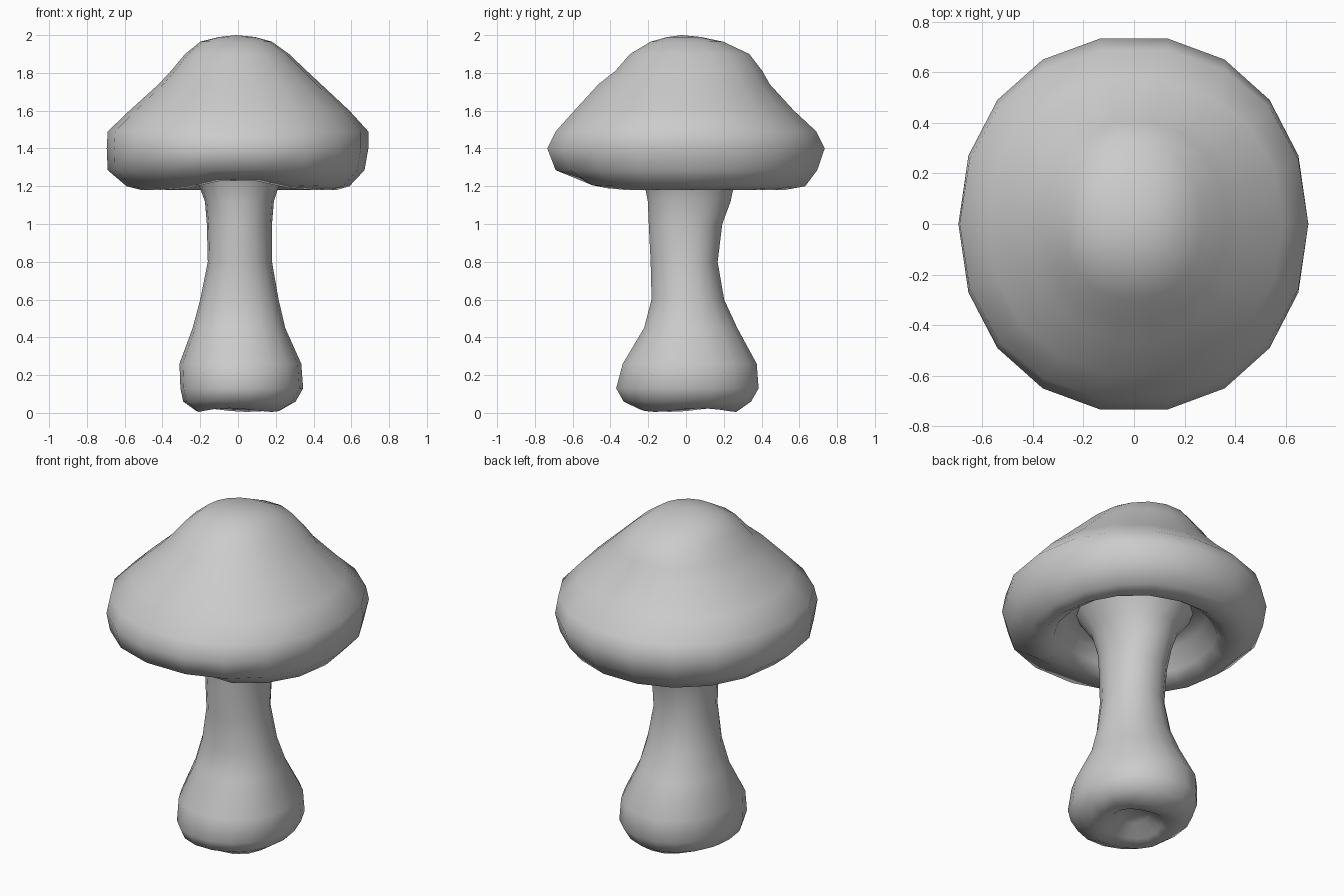
import bpy, bmesh, math

SIDES = 18
ROUND = 2 / 2.12   # rings are slightly squarer than an ellipse


def loft(name, rings, start_z=None, end=None, lift=None):
    """Skin a stack of uneven rings: (z, x min, x max, y min, y max)."""
    bm = bmesh.new()
    loops = []
    for z, x0, x1, y0, y1 in rings:
        loop = []
        for i in range(SIDES):
            a = 2 * math.pi * i / SIDES
            c, s = math.cos(a), math.sin(a)
            x = abs(c) ** ROUND * (x1 if c > 0 else x0)
            y = abs(s) ** ROUND * (y1 if s > 0 else y0)
            loop.append(bm.verts.new((x, y, z + (lift(x, y, z) if lift else 0))))
        loops.append(loop)
    for lo, hi in zip(loops, loops[1:]):
        for i in range(SIDES):
            j = (i + 1) % SIDES
            bm.faces.new((lo[i], lo[j], hi[j], hi[i]))
    if start_z is not None:
        tip = bm.verts.new((0, 0, start_z))
        for i in range(SIDES):
            bm.faces.new((tip, loops[0][(i + 1) % SIDES], loops[0][i]))
    if end is not None:
        tip = bm.verts.new(end)
        for i in range(SIDES):
            bm.faces.new((tip, loops[-1][i], loops[-1][(i + 1) % SIDES]))
    for f in bm.faces:
        f.smooth = True
    mesh = bpy.data.meshes.new(name)
    bm.to_mesh(mesh)
    bm.free()
    obj = bpy.data.objects.new(name, mesh)
    bpy.context.collection.objects.link(obj)
    return obj


# Ring shared by the flared stem top and the cap underside
JOIN = (1.36, -0.31, 0.31, -0.31, 0.33)


def foot_wobble(x, y, z):
    # Slightly uneven underside of the bulb
    return 0.01 * math.sin(3 * math.atan2(y, x) + 0.6) if z < 0.05 else 0


# Stem: dimpled base, bulb, narrow neck, flared top
loft("stem", [
    (0.09, -0.08, 0.08, -0.09, 0.09),
    (0.035, -0.15, 0.15, -0.17, 0.17),
    (0.015, -0.22, 0.23, -0.25, 0.27),
    (0.06, -0.29, 0.305, -0.335, 0.35),
    (0.13, -0.305, 0.345, -0.375, 0.39),
    (0.26, -0.31, 0.335, -0.34, 0.38),
    (0.45, -0.24, 0.25, -0.225, 0.275),
    (0.60, -0.20, 0.215, -0.185, 0.205),
    (0.80, -0.16, 0.18, -0.19, 0.17),
    (1.00, -0.165, 0.18, -0.20, 0.195),
    (1.12, -0.175, 0.19, -0.205, 0.24),
    (1.24, -0.22, 0.23, -0.23, 0.265),
    JOIN,
], start_z=0.10, lift=foot_wobble)


def front_notch(x, y, z):
    # Lift the underside of the lip at the front middle, outer lip unchanged
    if y < -0.35 and z < 1.25:
        return 0.06 * math.exp(-(x / 0.2) ** 2)
    return 0


# Cap: hollow underside, rounded lip, domed top
loft("cap", [
    JOIN,
    (1.34, -0.38, 0.38, -0.38, 0.40),
    (1.23, -0.44, 0.44, -0.42, 0.46),
    (1.18, -0.51, 0.52, -0.48, 0.53),
    (1.20, -0.59, 0.59, -0.57, 0.64),
    (1.285, -0.69, 0.67, -0.70, 0.705),
    (1.40, -0.695, 0.69, -0.745, 0.745),
    (1.49, -0.69, 0.69, -0.70, 0.70),
    (1.60, -0.575, 0.59, -0.60, 0.58),
    (1.74, -0.42, 0.44, -0.47, 0.45),
    (1.81, -0.355, 0.365, -0.38, 0.41),
    (1.90, -0.28, 0.27, -0.30, 0.34),
    (1.965, -0.20, 0.18, -0.19, 0.20),
    (1.99, -0.10, 0.09, -0.10, 0.08),
], end=(-0.01, -0.02, 2.0), lift=front_notch)
